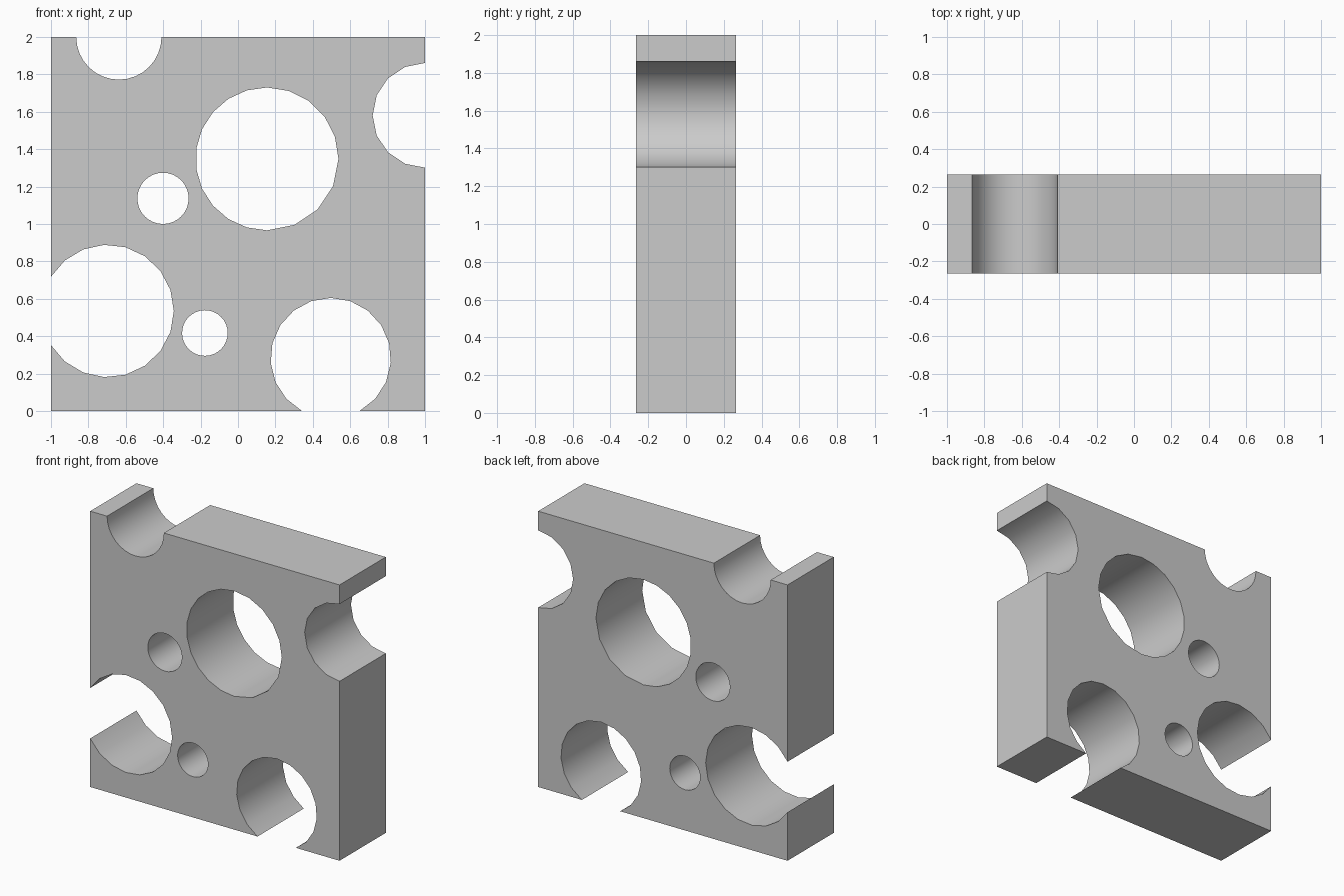
import bpy
import bmesh
from math import acos, asin, cos, sin, pi, radians

if "Cube" in bpy.data.objects:
    bpy.data.objects.remove(bpy.data.objects["Cube"])

HALF_DEPTH = 0.265


def arc(cx, cz, r, start, end, n):
    """Points from angle start to end (radians), both ends included."""
    return [(cx + r * cos(start + (end - start) * i / n),
             cz + r * sin(start + (end - start) * i / n)) for i in range(n + 1)]


def ring(cx, cz, r, *spans):
    """Closed hole made of (start, end, segments) spans in degrees."""
    pts = []
    for start, end, n in spans:
        pts += arc(cx, cz, r, radians(start), radians(end), n)[:-1]
    return pts


# Outer outline with the four edge bites, counter-clockwise
bottom = asin(0.283 / 0.322)           # where the bottom bite meets z = 0
left = acos((-1 + 0.697) / 0.354)      # where the left bite meets x = -1
outline = [(-1, 0)]
outline += arc(0.496, 0.283, 0.322, pi + bottom, -bottom, 16)
outline += [(1, 0)]
outline += arc(1.0, 1.581, 0.28, 1.5 * pi, 0.5 * pi, 8)
outline += [(1, 2)]
outline += arc(-0.637, 2.0, 0.228, 2 * pi, pi, 16)
outline += [(-1, 2)]
outline += arc(-0.697, 0.535, 0.354, left, -left, 16)

# Through holes
holes = [
    ring(0.155, 1.348, 0.382, (0, 90, 5), (90, 270, 11), (270, 360, 4)),
    ring(-0.401, 1.137, 0.137, (0, 360, 32)),
    ring(-0.177, 0.417, 0.122, (0, 360, 32)),
]

# Filled, extruded profile
curve = bpy.data.curves.new("cheese_slab", "CURVE")
curve.dimensions = "2D"
curve.fill_mode = "BOTH"
curve.extrude = HALF_DEPTH
for pts in [outline] + holes:
    spline = curve.splines.new("POLY")
    spline.points.add(len(pts) - 1)
    for p, (x, z) in zip(spline.points, pts):
        p.co = (x, z, 0, 1)
    spline.use_cyclic_u = True

slab = bpy.data.objects.new("cheese_slab", curve)
bpy.context.collection.objects.link(slab)
slab.rotation_euler.x = pi / 2
bpy.context.view_layer.objects.active = slab
slab.select_set(True)
bpy.ops.object.convert(target="MESH")
bpy.ops.object.transform_apply(location=False, rotation=True, scale=False)

# Weld caps to walls
slab = bpy.context.object
bm = bmesh.new()
bm.from_mesh(slab.data)
bmesh.ops.remove_doubles(bm, verts=bm.verts, dist=0.0005)
bmesh.ops.recalc_face_normals(bm, faces=bm.faces)
bm.to_mesh(slab.data)
bm.free()
bpy.ops.object.shade_smooth_by_angle(angle=radians(30))
